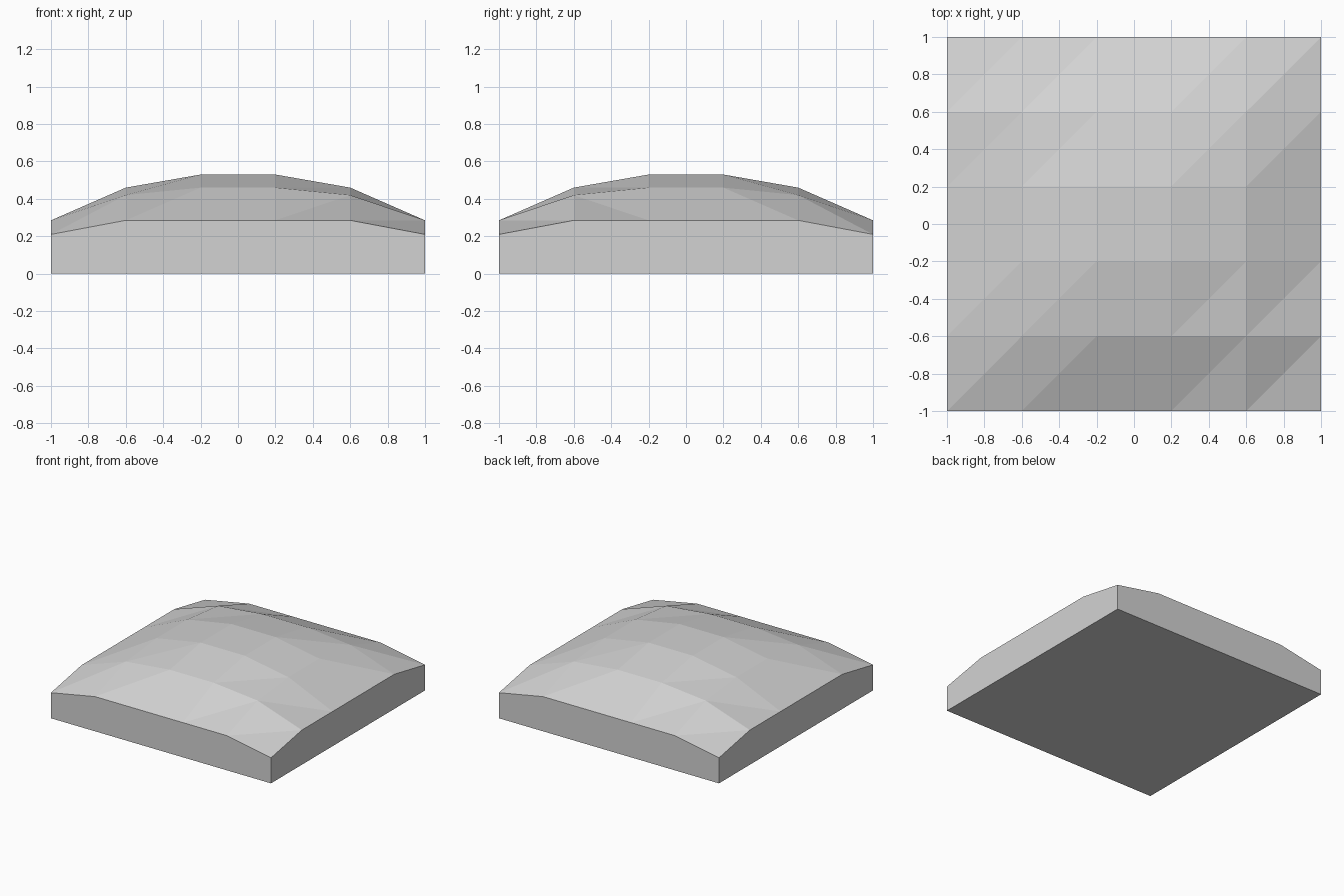
import bpy
import bmesh

default = bpy.data.objects.get("Cube")
if default:
    bpy.data.objects.remove(default, do_unlink=True)

# Single stone grey material
grey = bpy.data.materials.new("light_grey")
grey.use_nodes = True
colour = (0.65, 0.65, 0.65, 1.0)
grey.diffuse_color = colour
grey.node_tree.nodes["Principled BSDF"].inputs["Base Color"].default_value = colour

# Heights by ring: border, inner ring, centre (the dome is symmetric on both axes)
CELLS = 5
HEIGHTS = [
    [0.21, 0.285, 0.285],
    [0.285, 0.42, 0.46],
    [0.285, 0.46, 0.53],
]


def ring(i):
    return min(i, CELLS - i)


def coord(i):
    return -1 + 2 * i / CELLS


bm = bmesh.new()
size = range(CELLS + 1)

# Domed top, every cell split along the same diagonal
top = [[bm.verts.new((coord(i), coord(j), HEIGHTS[ring(i)][ring(j)]))
        for j in size] for i in size]
for i in range(CELLS):
    for j in range(CELLS):
        a, b = top[i][j], top[i + 1][j]
        c, d = top[i + 1][j + 1], top[i][j + 1]
        bm.faces.new((a, b, c))
        bm.faces.new((a, c, d))

# Straight walls dropped from the border, closed by a flat base
border = [e for e in bm.edges if e.is_boundary]
walls = bmesh.ops.extrude_edge_only(bm, edges=border)["geom"]
for v in walls:
    if isinstance(v, bmesh.types.BMVert):
        v.co.z = 0
rim = [e for e in walls if isinstance(e, bmesh.types.BMEdge) and e.is_boundary]
bmesh.ops.contextual_create(bm, geom=rim)
bmesh.ops.recalc_face_normals(bm, faces=bm.faces[:])

mesh = bpy.data.meshes.new("domed_slab")
bm.to_mesh(mesh)
bm.free()
mesh.materials.append(grey)
slab = bpy.data.objects.new("domed_slab", mesh)
bpy.context.collection.objects.link(slab)
